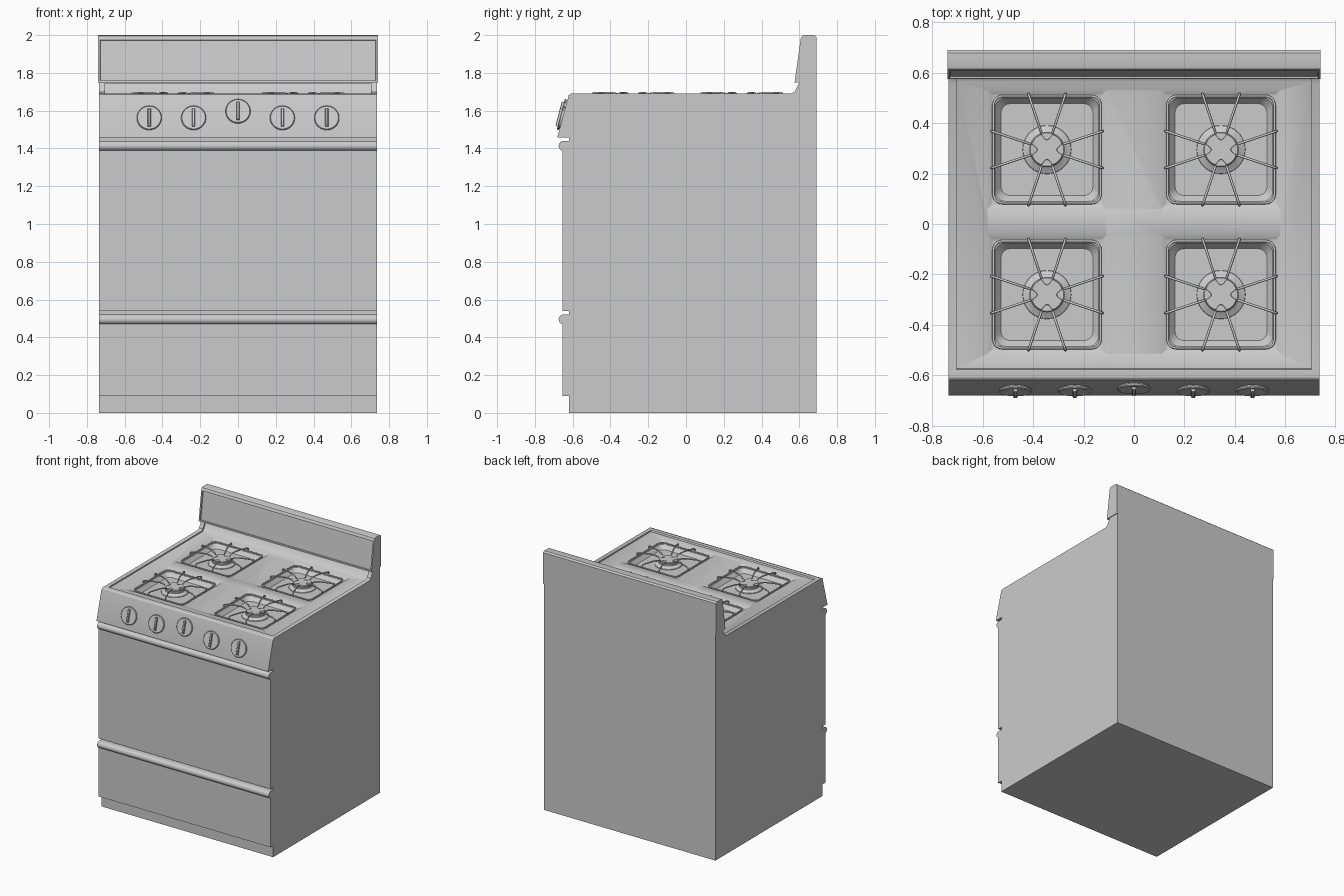
import bpy, bmesh, math
from mathutils import Matrix, Vector

if "Cube" in bpy.data.objects:
    bpy.data.objects.remove(bpy.data.objects["Cube"])

W = 0.735                                   # half width of the body
TILT = math.atan2(0.06, 0.23)               # slope of the control panel


def finish(bm, name, angle=35):
    bmesh.ops.recalc_face_normals(bm, faces=bm.faces)
    me = bpy.data.meshes.new(name)
    bm.to_mesh(me)
    bm.free()
    me.shade_smooth()
    me.set_sharp_from_angle(angle=math.radians(angle))
    ob = bpy.data.objects.new(name, me)
    bpy.context.collection.objects.link(ob)
    return ob


def loft(bm, rings):
    """Skin a list of equal-length point rings and cap both ends."""
    vs = [[bm.verts.new(p) for p in r] for r in rings]
    n = len(vs[0])
    for a, b in zip(vs, vs[1:]):
        for i in range(n):
            bm.faces.new((a[i], a[(i + 1) % n], b[(i + 1) % n], b[i]))
    bm.faces.new(vs[0])
    bm.faces.new(vs[-1])


def prism(name, profile, half):
    """Extrude a (y, z) profile across the width."""
    bm = bmesh.new()
    loft(bm, [[(x, y, z) for y, z in profile] for x in (-half, half)])
    return finish(bm, name)


def arc(cy, cz, r, a0, a1, n=10):
    return [(cy + r * math.cos(math.radians(a0 + (a1 - a0) * i / n)),
             cz + r * math.sin(math.radians(a0 + (a1 - a0) * i / n))) for i in range(n + 1)]


def round_square(half, r, cx, cy, z, n=5):
    c = half - r
    pts = []
    for k, (sx, sy) in enumerate(((1, 1), (-1, 1), (-1, -1), (1, -1))):
        pts += [(x, y, z) for x, y in arc(cx + sx * c, cy + sy * c, r, 90 * k, 90 * k + 90, n)]
    return pts


def circle(r, cx, cy, z, n=40):
    return [(cx + r * math.cos(math.tau * i / n), cy + r * math.sin(math.tau * i / n), z) for i in range(n)]


def cut(ob, cutter):
    mod = ob.modifiers.new("cut", 'BOOLEAN')
    mod.operation, mod.solver, mod.object = 'DIFFERENCE', 'EXACT', cutter
    bpy.context.view_layer.objects.active = ob
    bpy.ops.object.modifier_apply(modifier=mod.name)
    bpy.data.objects.remove(cutter)


# Cabinet with cooktop and rear cove
body = prism("cabinet", [(-0.62, 0), (-0.62, 1.68)] + arc(-0.605, 1.677, 0.013, 160, 90, 4)
             + [(0.555, 1.69), (0.575, 1.70), (0.60, 1.75), (0.69, 1.75), (0.69, 0)], W)
# Recessed cooktop panel
cut(body, prism("recess_cutter", [(-0.587, 1.71), (-0.572, 1.68), (0.565, 1.68),
                                  (0.583, 1.69), (0.61, 1.744), (0.5, 1.744)], 0.703))

BURNERS = [(x, y) for x in (-0.345, 0.345) for y in (-0.28, 0.295)]
for cx, cy in BURNERS:
    # Burner wells
    bm = bmesh.new()
    loft(bm, [round_square(h, r, cx, cy, z) for h, r, z in (
        (0.245, 0.002, 1.70), (0.237, 0.002, 1.681), (0.221, 0.002, 1.669), (0.219, 0.04, 1.667),
        (0.205, 0.04, 1.664), (0.182, 0.035, 1.635))])
    cut(body, finish(bm, "well_cutter"))
body.data.shade_smooth()
body.data.set_sharp_from_angle(angle=math.radians(35))

# Backguard with inset front panel
back = prism("backguard", [(0.575, 1.75), (0.608, 1.985), (0.615, 1.996), (0.628, 2.0),
                           (0.678, 2.0), (0.69, 1.99), (0.69, 1.75)], 0.74)
bm = bmesh.new()
bm.from_mesh(back.data)
front = min(bm.faces, key=lambda f: f.calc_center_median().y)
bmesh.ops.inset_region(bm, faces=[front], thickness=0.014)
bmesh.ops.inset_region(bm, faces=[front], thickness=0.003, depth=-0.009)
bm.to_mesh(back.data)
bm.free()
back.data.set_sharp_from_angle(angle=math.radians(35))

# Oven door and drawer, each with a rolled pull along its top
for name, z0, z1 in (("oven_door", 0.54, 1.44), ("drawer", 0.09, 0.521)):
    prism(name, [(-0.62, z0), (-0.655, z0)] + arc(-0.648, z1 - 0.026, 0.026, 255, 90, 14)
          + [(-0.62, z1)], W)

# Sloping control panel
prism("control_panel", [(-0.62, 1.458), (-0.68, 1.458), (-0.68, 1.465), (-0.62, 1.685)], W)

# Knobs: thin discs with a raised grip
for i, x in enumerate((-0.47, -0.235, 0, 0.235, 0.47)):
    z = 1.595 if x == 0 else 1.56
    bm = bmesh.new()
    loft(bm, [circle(r, 0, 0, h) for r, h in ((0.06, -0.004), (0.06, 0.004), (0.066, 0.004),
                                            (0.066, 0.010), (0.062, 0.014))])
    loft(bm, [[(-w, -l, h), (w, -l, h), (w, l, h), (-w, l, h)]
              for w, l, h in ((0.009, 0.05, 0.012), (0.007, 0.048, 0.024), (0.005, 0.045, 0.026))])
    knob = finish(bm, f"knob_{i + 1}")
    y = -0.68 + 0.06 * (z - 1.46) / 0.23
    knob.data.transform(Matrix.Translation((x, y, z)) @ Matrix.Rotation(math.pi / 2 - TILT, 4, 'X'))

for i, (cx, cy) in enumerate(BURNERS):
    # Burner base
    bm = bmesh.new()
    loft(bm, [circle(r, cx, cy, z) for r, z in ((0.098, 1.63), (0.095, 1.64), (0.074, 1.65), (0.07, 1.653),
                                              (0.07, 1.664), (0.066, 1.667))])
    finish(bm, f"burner_{i + 1}")

    # Burner cap with four scallops
    def scallop(scale, z, n=96):
        pts = []
        for k in range(n):
            a = math.tau * k / n
            d = (a + math.pi / 4) % (math.pi / 2) - math.pi / 4
            r = 0.067 - (0.027 * math.sqrt(1 - (d / 0.33) ** 2) if abs(d) < 0.33 else 0)
            pts.append((cx + scale * r * math.cos(a), cy + scale * r * math.sin(a), z))
        return pts
    bm = bmesh.new()
    loft(bm, [scallop(1, 1.664), scallop(1, 1.674), scallop(0.95, 1.678)])
    finish(bm, f"burner_cap_{i + 1}")

    # Wire grate: rounded square ring and eight bent fingers
    cu = bpy.data.curves.new(f"grate_{i + 1}", 'CURVE')
    cu.dimensions, cu.bevel_depth, cu.bevel_resolution, cu.use_fill_caps = '3D', 0.005, 2, True
    paths = [(round_square(0.212, 0.035, cx, cy, 1.671), True)]
    for q in range(4):
        for s in (-1, 1):
            a = q * math.pi / 2 + s * math.radians(18.4)
            paths.append(([(cx + d * math.cos(a), cy + d * math.sin(a), z) for d, z in (
                (0.222, 1.670), (0.232, 1.682), (0.226, 1.691), (0.212, 1.695), (0.125, 1.695),
                (0.09, 1.689), (0.07, 1.678))], False))
    for pts, closed in paths:
        sp = cu.splines.new('POLY')
        sp.points.add(len(pts) - 1)
        for p, co in zip(sp.points, pts):
            p.co = (*co, 1)
        sp.use_cyclic_u = closed
    bpy.context.collection.objects.link(bpy.data.objects.new(f"grate_{i + 1}", cu))
